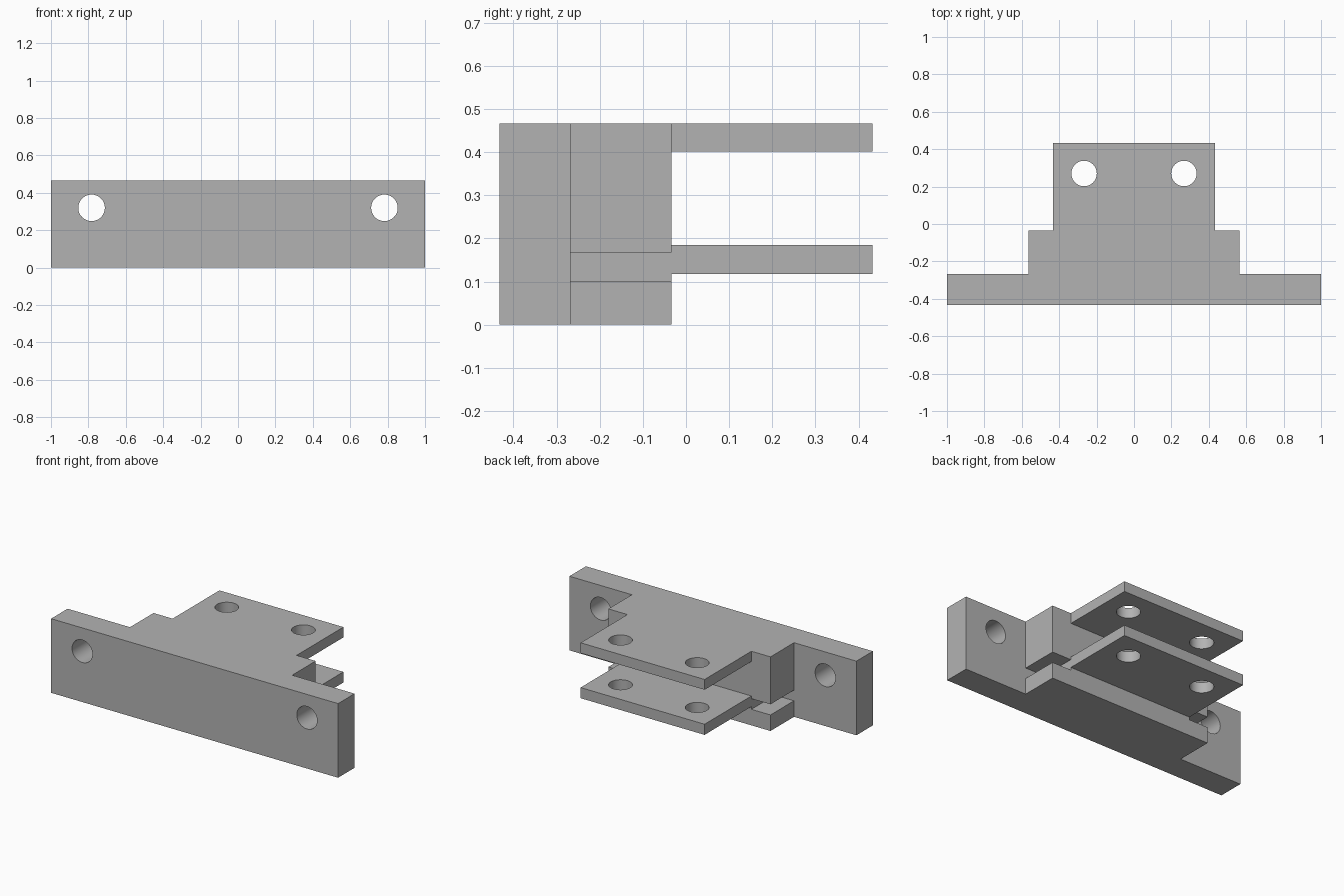
import bpy, bmesh
from mathutils import Matrix

if "Cube" in bpy.data.objects:
    bpy.data.objects.remove(bpy.data.objects["Cube"], do_unlink=True)

grey = bpy.data.materials.new("plain grey")
grey.use_nodes = True
colour = (0.45, 0.45, 0.45, 1)
grey.diffuse_color = colour
grey.node_tree.nodes["Principled BSDF"].inputs["Base Color"].default_value = colour

HEIGHT = 0.467
FRONT, FLANGE_BACK, BLOCK_BACK, BACK = -0.432, -0.268, -0.034, 0.432
PLATE_X, BLOCK_X = 0.432, 0.565


def add_object(name, bm):
    bmesh.ops.recalc_face_normals(bm, faces=bm.faces)
    mesh = bpy.data.meshes.new(name)
    bm.to_mesh(mesh)
    bm.free()
    mesh.materials.append(grey)
    obj = bpy.data.objects.new(name, mesh)
    bpy.context.collection.objects.link(obj)
    return obj


def box(name, x, y, z):
    bm = bmesh.new()
    bmesh.ops.create_cube(bm, size=1)
    for v in bm.verts:
        v.co = [lo + (c + 0.5) * (hi - lo) for c, (lo, hi) in zip(v.co, (x, y, z))]
    return add_object(name, bm)


def cylinder(name, centre, radius, axis):
    bm = bmesh.new()
    turn = Matrix.Rotation(1.5707963, 4, "X") if axis == "Y" else Matrix()
    bmesh.ops.create_cone(bm, cap_ends=True, segments=48, radius1=radius,
                          radius2=radius, depth=1.4,
                          matrix=Matrix.Translation(centre) @ turn)
    return add_object(name, bm)


# Bracket body: stepped plan outline, mirrored and extruded upward
half = [(1, FRONT), (1, FLANGE_BACK), (BLOCK_X, FLANGE_BACK),
        (BLOCK_X, BLOCK_BACK), (PLATE_X, BLOCK_BACK), (PLATE_X, BACK)]
outline = half + [(-x, y) for x, y in reversed(half)]
bm = bmesh.new()
base = bm.faces.new([bm.verts.new((x, y, 0)) for x, y in outline])
top = bmesh.ops.extrude_face_region(bm, geom=[base])["geom"]
bmesh.ops.translate(bm, vec=(0, 0, HEIGHT),
                    verts=[v for v in top if isinstance(v, bmesh.types.BMVert)])
body = add_object("mounting_bracket", bm)

# Spaces between and below the two rear plates
cutters = [
    box("plate_gap_cutter", (-0.7, 0.7), (BLOCK_BACK, 0.6), (0.185, 0.402)),
    box("underside_cutter", (-0.7, 0.7), (BLOCK_BACK, 0.6), (-0.1, 0.118)),
]
# Side slots, flange holes and plate holes on both sides
for side, s in (("left", 1), ("right", -1)):
    cutters += [
        box(side + "_slot_cutter", sorted((s * PLATE_X, s * 0.7)),
            (FLANGE_BACK, 0.1), (0.101, 0.168)),
        cylinder(side + "_flange_hole_cutter", (s * 0.783, -0.35, 0.32), 0.071, "Y"),
        cylinder(side + "_plate_hole_cutter", (s * 0.267, 0.27, 0.25), 0.068, "Z"),
    ]

for cutter in cutters:
    mod = body.modifiers.new(cutter.name, "BOOLEAN")
    mod.operation = "DIFFERENCE"
    mod.solver = "EXACT"
    mod.object = cutter

# Apply the cuts and remove the cutters
bpy.context.view_layer.objects.active = body
bpy.ops.object.select_all(action="DESELECT")
body.select_set(True)
for cutter in cutters:
    bpy.ops.object.modifier_apply(modifier=cutter.name)
for cutter in cutters:
    bpy.data.objects.remove(cutter, do_unlink=True)

bpy.ops.object.shade_smooth_by_angle(angle=0.5)
